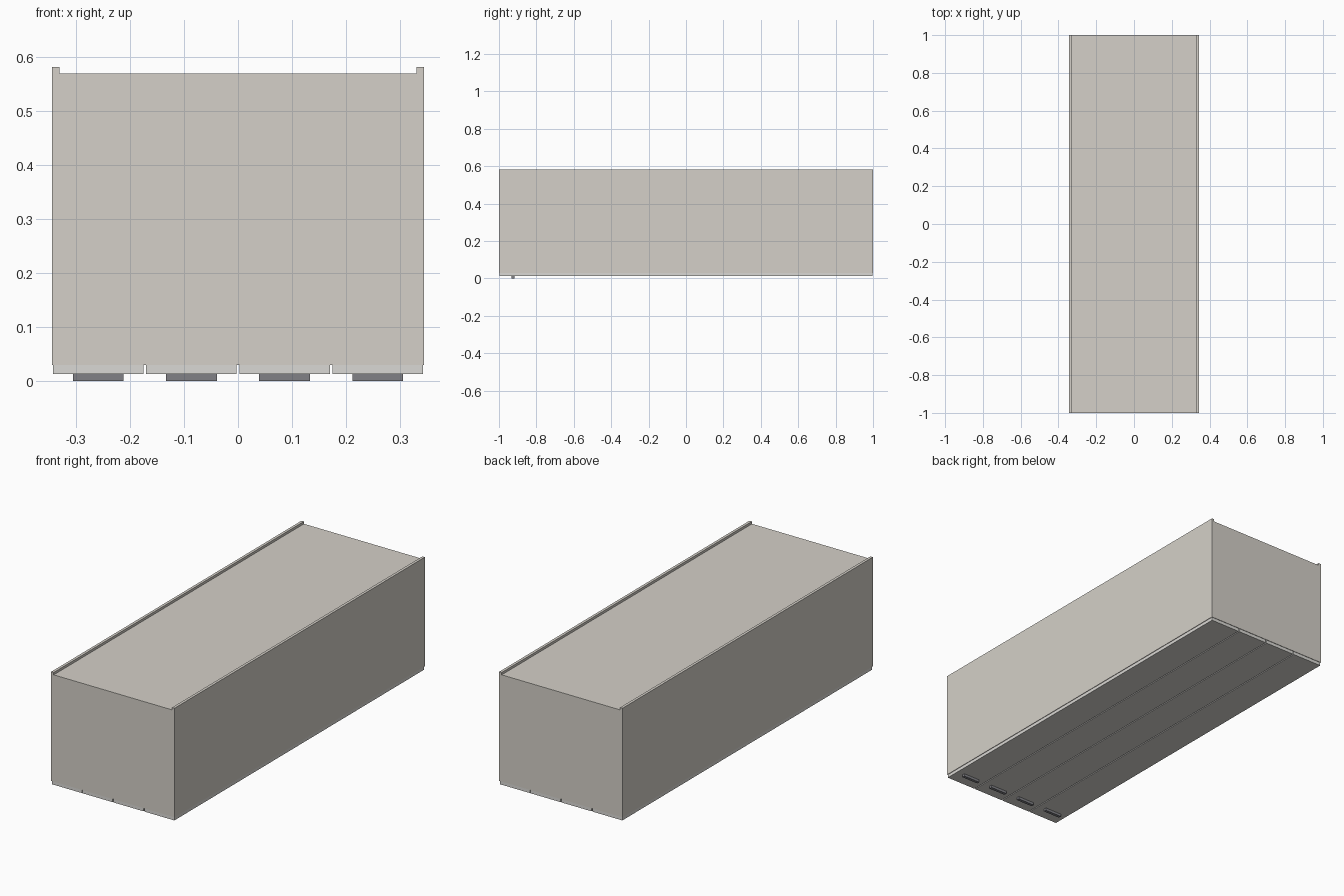
import bpy

if "Cube" in bpy.data.objects:
    bpy.data.objects.remove(bpy.data.objects["Cube"])


def material(name, rgb):
    mat = bpy.data.materials.new(name)
    mat.diffuse_color = (*rgb, 1)
    mat.use_nodes = True
    mat.node_tree.nodes["Principled BSDF"].inputs["Base Color"].default_value = mat.diffuse_color
    return mat


BODY = material("warm_grey", (0.66, 0.63, 0.58))
DOOR = material("light_grey", (0.70, 0.69, 0.66))
METAL = material("dark_metal", (0.22, 0.22, 0.24))


def box(name, x, y, z, mat=None):
    """Box from (min, max) ranges."""
    bpy.ops.mesh.primitive_cube_add(size=1, location=[sum(r) / 2 for r in (x, y, z)])
    obj = bpy.context.object
    obj.name = name
    obj.scale = [r[1] - r[0] for r in (x, y, z)]
    bpy.ops.object.transform_apply(location=False, rotation=False, scale=True)
    if mat:
        obj.data.materials.append(mat)
    return obj


def cut(target, cutter):
    mod = target.modifiers.new(cutter.name, 'BOOLEAN')
    mod.operation = 'DIFFERENCE'
    mod.solver = 'EXACT'
    mod.object = cutter
    bpy.context.view_layer.objects.active = target
    bpy.ops.object.modifier_apply(modifier=mod.name)
    bpy.data.objects.remove(cutter)


# Cabinet carcass lying on its back, hollow behind the doors
W, T = 0.345, 0.014
carcass = box("carcass", (-W, W), (-1, 1), (0.03, 0.582), BODY)
# Recessed back panel between the two side rims
cut(carcass, box("back_recess", (-W + T, W - T), (-1.1, 1.1), (0.57, 0.7)))
# Open interior
cut(carcass, box("interior", (-W + T, W - T), (-1 + T, 1 - T), (-0.1, 0.556)))

# Four tall doors, each with a bar handle near one end
PITCH = 0.1725
for i in range(4):
    cx = (i - 1.5) * PITCH
    box(f"door_{i + 1}", (cx - 0.0838, cx + 0.0838), (-0.998, 0.998), (0.013, 0.0295), DOOR)
    box(f"handle_{i + 1}", (cx - 0.047, cx + 0.047), (-0.932, -0.917), (0, 0.0135), METAL)
